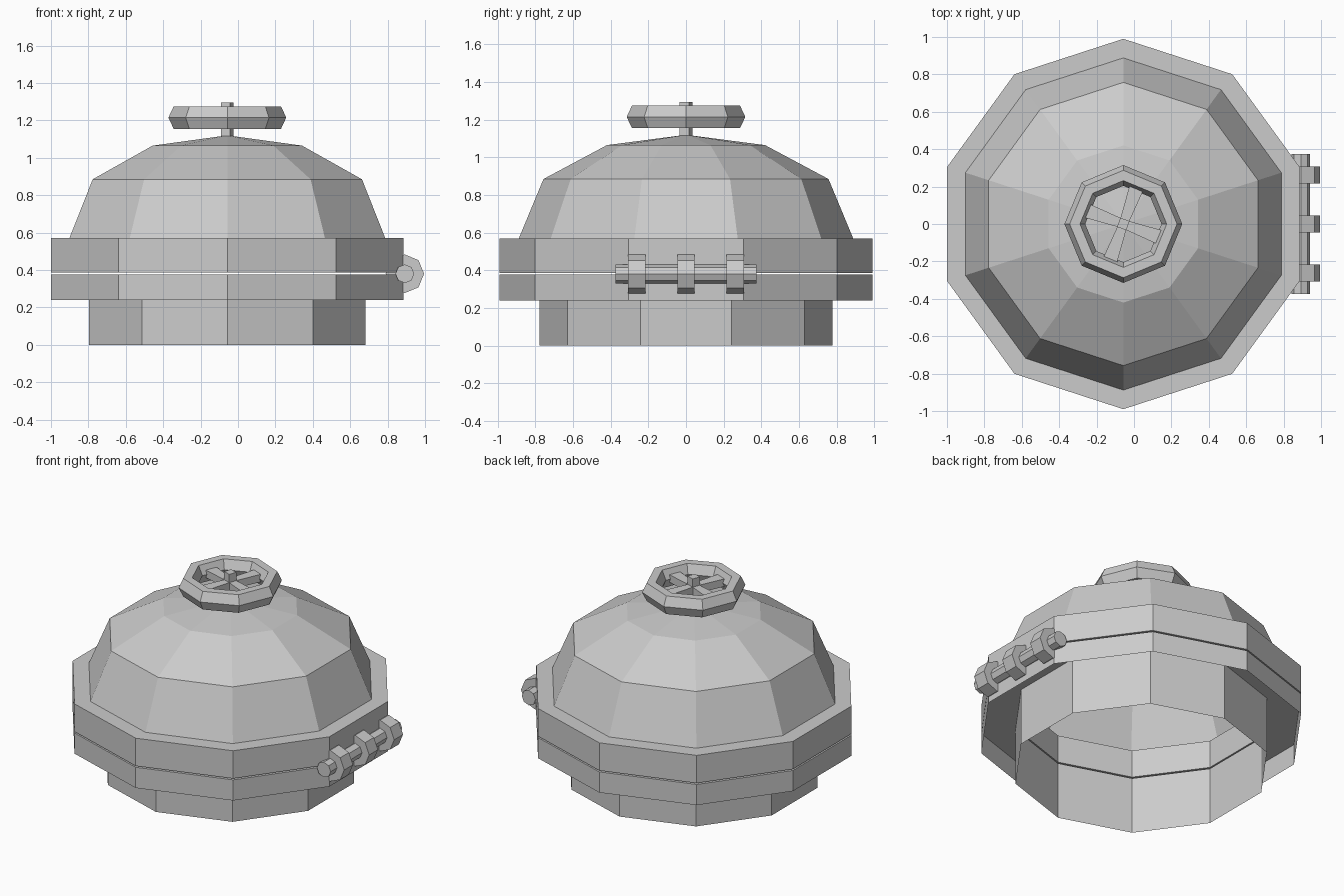
import bpy, bmesh, math
from mathutils import Matrix, Vector

if "Cube" in bpy.data.objects:
    bpy.data.objects.remove(bpy.data.objects["Cube"])

CX = -0.057      # axis of the hatch body
GAP_LOW, GAP_HIGH = 0.377, 0.386

grey = bpy.data.materials.new("light_grey")
grey.diffuse_color = (0.6, 0.6, 0.6, 1)
grey.use_nodes = True
grey.node_tree.nodes["Principled BSDF"].inputs["Base Color"].default_value = grey.diffuse_color


def finish(name, bm, loc):
    bmesh.ops.remove_doubles(bm, verts=bm.verts, dist=0.0005)
    bmesh.ops.recalc_face_normals(bm, faces=bm.faces)
    mesh = bpy.data.meshes.new(name)
    bm.to_mesh(mesh)
    bm.free()
    mesh.materials.append(grey)
    obj = bpy.data.objects.new(name, mesh)
    obj.location = loc
    bpy.context.collection.objects.link(obj)
    return obj


def lathe(name, profile, sides, closed=False):
    """Flat-sided turned shell from (radius, height) points, one corner on +y."""
    bm = bmesh.new()
    rings = []
    for r, z in profile:
        ring = []
        for i in range(sides):
            a = math.pi / 2 + i * math.tau / sides
            ring.append(bm.verts.new((r * math.cos(a), r * math.sin(a), z)))
        rings.append(ring)
    pairs = list(zip(rings, rings[1:]))
    if closed:
        pairs.append((rings[-1], rings[0]))
    for low, high in pairs:
        for i in range(sides):
            j = (i + 1) % sides
            bm.faces.new((low[i], low[j], high[j], high[i]))
    return finish(name, bm, (CX, 0, 0))


def rod_y(name, radius, y, length):
    """Eight-sided rod lying along y at the hinge line."""
    bm = bmesh.new()
    bmesh.ops.create_cone(bm, cap_ends=True, segments=8, radius1=radius,
                          radius2=radius, depth=length,
                          matrix=Matrix.Rotation(math.pi / 2, 4, 'X'))
    return finish(name, bm, (0.892, y, 0.38))


# Lower body: open neck with a hollow skirt around it
lathe("lower_collar", [(0.778, 0), (0.778, GAP_LOW), (0.99, GAP_LOW), (0.99, 0.24)], 10)

# Upper collar that carries the dome
lathe("upper_collar", [(0.778, 0.57), (0.778, GAP_HIGH), (0.99, GAP_HIGH),
                       (0.99, 0.57), (0.888, 0.57)], 10)

# Faceted dome lid
lathe("dome", [(0.888, 0.57), (0.757, 0.885), (0.42, 1.065), (0, 1.12)], 10)

# Hand wheel rim with a six-sided section
lathe("wheel_rim", [(0.315, 1.215), (0.287, 1.275), (0.232, 1.275),
                    (0.204, 1.215), (0.232, 1.155), (0.287, 1.155)], 8, closed=True)

# Square wheel shaft
SPIN = math.radians(-20)
bm = bmesh.new()
bmesh.ops.create_cube(bm, size=1, matrix=Matrix.Rotation(SPIN, 4, 'Z')
                      @ Matrix.Diagonal((0.052, 0.052, 0.2, 1)))
finish("wheel_shaft", bm, (CX, 0, 1.195))

# Four spokes, widening a little towards the rim
for k in range(4):
    bm = bmesh.new()
    bmesh.ops.create_cube(bm, size=1, matrix=Matrix.Translation((0.115, 0, 0))
                          @ Matrix.Diagonal((0.21, 0.08, 0.05, 1)))
    for v in bm.verts:
        if v.co.x < 0.1:
            v.co.y *= 0.6
    bm.transform(Matrix.Rotation(SPIN + k * math.pi / 2, 4, 'Z'))
    finish("wheel_spoke", bm, (CX, 0, 1.215))

# Hinge pin and its three knuckles
rod_y("hinge_pin", 0.05, 0, 0.75)
for y in (-0.262, 0, 0.262):
    rod_y("hinge_knuckle", 0.103, y, 0.092)
